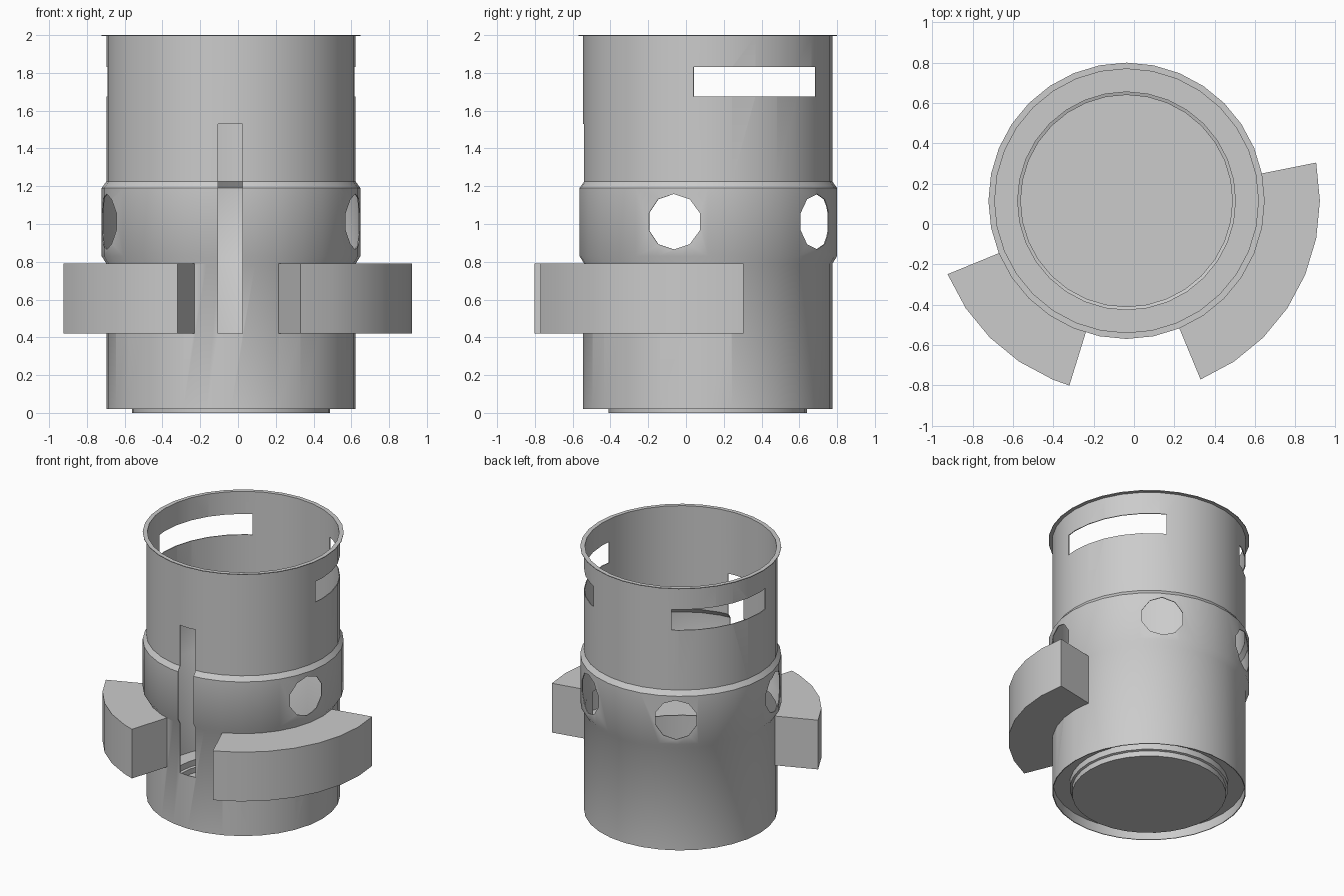
import bpy, bmesh
from math import sin, cos, radians, pi
from mathutils import Matrix, Vector

if "Cube" in bpy.data.objects:
    bpy.data.objects.remove(bpy.data.objects["Cube"])

CX, CY = -0.037, 0.115      # axis of the tube
SEG = 32


def finish(bm, name, recalc=True):
    if recalc:
        bmesh.ops.recalc_face_normals(bm, faces=bm.faces)
    me = bpy.data.meshes.new(name)
    bm.to_mesh(me)
    bm.free()
    ob = bpy.data.objects.new(name, me)
    ob.location = (CX, CY, 0)
    bpy.context.collection.objects.link(ob)
    return ob


def smooth(ob):
    bpy.ops.object.select_all(action='DESELECT')
    ob.select_set(True)
    bpy.context.view_layer.objects.active = ob
    bpy.ops.object.shade_smooth_by_angle(angle=radians(32))


def lathe(profile, name, closed):
    bm = bmesh.new()
    rings = [[bm.verts.new((r * cos(2 * pi * i / SEG), r * sin(2 * pi * i / SEG), z))
              for i in range(SEG)] for r, z in profile]
    pairs = list(zip(rings, rings[1:])) + ([(rings[-1], rings[0])] if closed else [])
    for a, b in pairs:
        for i in range(SEG):
            j = (i + 1) % SEG
            bm.faces.new((a[i], a[j], b[j], b[i]))
    if not closed:
        bm.faces.new(rings[-1])
    return finish(bm, name)


def sector(bm, r0, r1, a0, a1, z0, z1, open_inside=False):
    step = 360 / SEG
    k0, k1 = int(a0 // step) + 1, int(-(-a1 // step))
    angs = [a0] + [k * step for k in range(k0, k1)] + [a1]
    cols = []
    for a in angs:
        c, s = cos(radians(a)), sin(radians(a))
        cols.append([bm.verts.new((r * c, r * s, z))
                     for r, z in ((r0, z0), (r1, z0), (r1, z1), (r0, z1))])
    for a, b in zip(cols, cols[1:]):
        for i in range(3 if open_inside else 4):
            j = (i + 1) % 4
            bm.faces.new((a[i], a[j], b[j], b[i]))
    bm.faces.new(cols[0][::-1])
    bm.faces.new(cols[-1])


# tube wall with raised band and top flange
T = 0.006
outer = [(0.66, 0.02), (0.66, 0.79), (0.685, 0.83), (0.685, 1.19), (0.66, 1.225),
         (0.66, 1.995), (0.685, 1.995), (0.685, 2.0)]
inner = [(0.66 - T, 2.0), (0.66 - T, 1.225), (0.685 - T, 1.19), (0.685 - T, 0.83),
         (0.66 - T, 0.79), (0.66 - T, 0.02)]
tube = lathe(outer + inner, "tube_wall", True)

# one cutter for every opening
WEDGES = [(202.3, 252.8), (292.5, 371.4)]
bm = bmesh.new()
for a0, a1 in ((-6.5, 60.5), (119.5, 186.5)):          # upper windows
    sector(bm, 0.5, 0.8, a0, a1, 1.675, 1.83)
for a0, a1 in WEDGES:                                   # openings into housings
    sector(bm, 0.5, 0.8, a0 + 0.5, a1 - 0.5, 0.425, 0.782)
for a in (-15.3, 57.8, 122.2, 195.3):                   # round holes
    d = Vector((cos(radians(a)), sin(radians(a)), 0))
    rot = d.to_track_quat('Z', 'Y').to_matrix().to_4x4()
    bmesh.ops.create_cone(bm, cap_ends=True, segments=10, radius1=0.147, radius2=0.147,
                          depth=0.3, matrix=Matrix.Translation(d * 0.67 + Vector((0, 0, 1.012))) @ rot)
bmesh.ops.create_cube(bm, size=1, matrix=Matrix.Translation((-0.003, -0.65, 0.975))
                      @ Matrix.Diagonal((0.13, 0.3, 1.11, 1)))   # front slot
cutter = finish(bm, "opening_cutter")
cutter.hide_render = True

mod = tube.modifiers.new("openings", 'BOOLEAN')
mod.operation = 'DIFFERENCE'
mod.solver = 'EXACT'
mod.object = cutter
bpy.context.view_layer.objects.active = tube
tube.select_set(True)
bpy.ops.object.modifier_apply(modifier=mod.name)
bpy.data.objects.remove(cutter)
smooth(tube)

# floor with a shallow round cup underneath
floor = lathe([(0.657, 0.09), (0.54, 0.09), (0.54, 0.045), (0.525, 0.04), (0.525, 0.0)],
              "floor_cup", False)
smooth(floor)

# side housings, open toward the tube
for name, (a0, a1) in zip(("left_housing", "right_housing"), WEDGES):
    bm = bmesh.new()
    sector(bm, 0.655, 0.959, a0, a1, 0.42, 0.79, open_inside=True)
    smooth(finish(bm, name))
